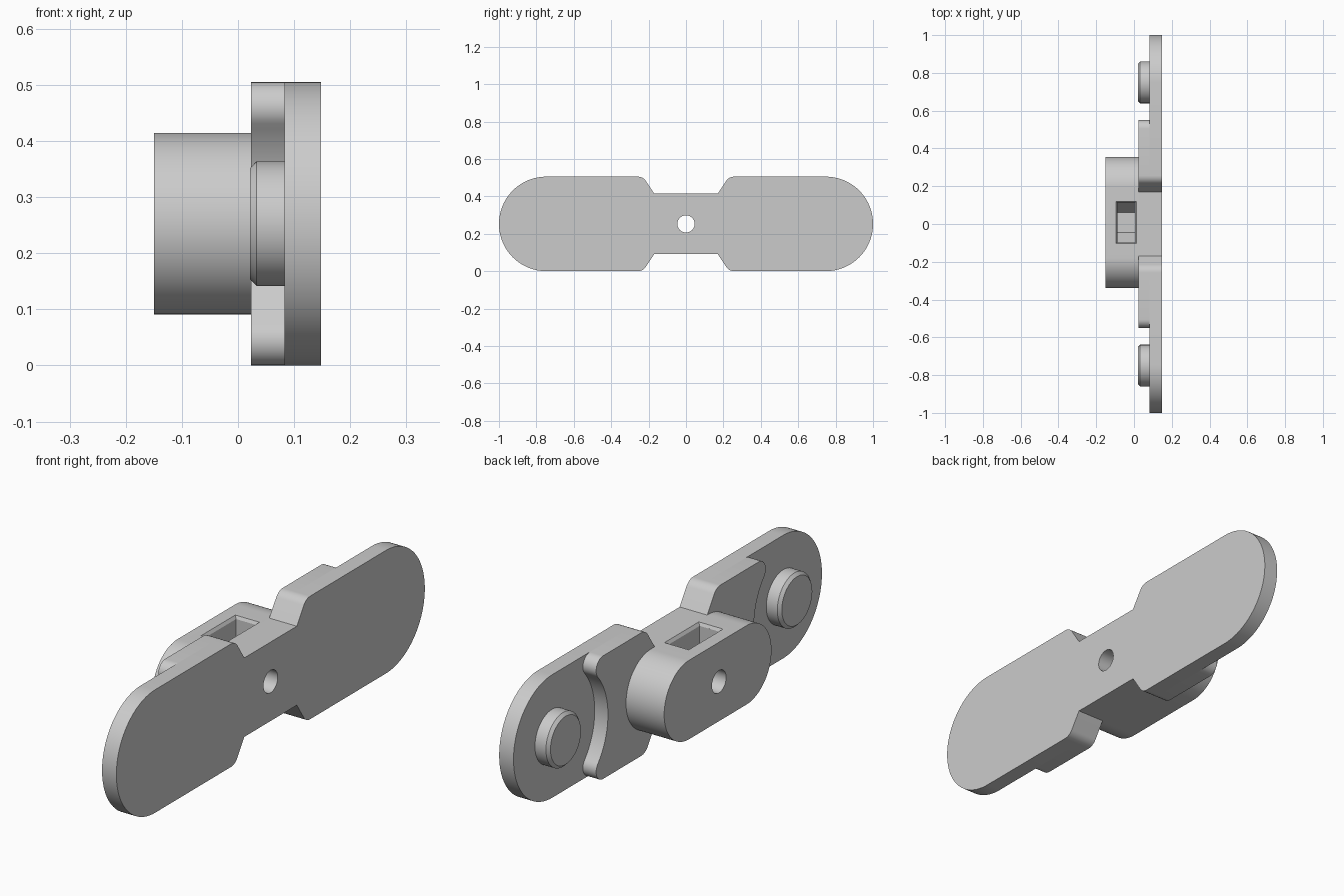
import bpy, bmesh
from math import sin, cos, tan, atan2, hypot, pi, radians
from mathutils import Matrix

if "Cube" in bpy.data.objects:
    bpy.data.objects.remove(bpy.data.objects["Cube"], do_unlink=True)

MID = 0.2525            # height of the long axis, also the end radius
END = 1 - MID           # centre of each round end
BACK, STEP, FACE, FRONT = 0.148, 0.083, 0.023, -0.15

grey = bpy.data.materials.new("plain grey")
grey.use_nodes = True
grey.diffuse_color = (0.6, 0.6, 0.6, 1)
grey.node_tree.nodes["Principled BSDF"].inputs["Base Color"].default_value = (0.6, 0.6, 0.6, 1)


def arc(cy, cz, r, a, b, n=16):
    """Points on an arc from angle a to b."""
    return [(cy + r * cos(a + (b - a) * i / n), cz + r * sin(a + (b - a) * i / n))
            for i in range(n + 1)]


def four_way(quarter):
    """Close an outline from one quarter that ends on the long axis."""
    half = quarter + [(y, -z) for y, z in reversed(quarter[:-1])]
    return half + [(-y, -z) for y, z in half]


def finish(name, bm):
    bmesh.ops.recalc_face_normals(bm, faces=bm.faces)
    mesh = bpy.data.meshes.new(name)
    bm.to_mesh(mesh)
    bm.free()
    mesh.materials.append(grey)
    ob = bpy.data.objects.new(name, mesh)
    bpy.context.collection.objects.link(ob)
    return ob


def loft(name, outline, rings, y=0.0):
    """Stack copies of a (y, z) outline along x; rings are (x, scale)."""
    bm = bmesh.new()
    loops = [[bm.verts.new((x, y + p * s, MID + q * s)) for p, q in outline]
             for x, s in rings]
    n = len(outline)
    for a, b in zip(loops, loops[1:]):
        for i in range(n):
            bm.faces.new((a[i], a[(i + 1) % n], b[(i + 1) % n], b[i]))
    bm.faces.new(loops[0])
    bm.faces.new(loops[-1])
    return finish(name, bm)


def cut(ob, cutter):
    cutter.hide_render = True
    mod = ob.modifiers.new("cut", 'BOOLEAN')
    mod.operation = 'DIFFERENCE'
    mod.solver = 'EXACT'
    mod.object = cutter
    bpy.ops.object.select_all(action='DESELECT')
    bpy.context.view_layer.objects.active = ob
    ob.select_set(True)
    bpy.ops.object.modifier_apply(modifier=mod.name)


# Waist and rounded shoulder shared by the plate and the raised step
WAIST_Y, WAIST_Z, SHOULDER_Y, FILLET = 0.17, 0.162, 0.23, 0.05
slope = atan2(MID - WAIST_Z, SHOULDER_Y - WAIST_Y)
shoulder = [(WAIST_Y, WAIST_Z)] + arc(SHOULDER_Y + FILLET * tan(slope / 2), MID - FILLET,
                                      FILLET, pi / 2 + slope, pi / 2, 8)

# Back plate with round ends
plate = loft("back_plate", four_way(shoulder + arc(END, 0, MID, pi / 2, 0, 32)),
             [(STEP, 1), (BACK, 1)])

# Raised step, hollowed around each pin and ending in round tips
TIP_Y, TIP_R = 0.505, 0.045
tip_z = MID - TIP_R
lean = atan2(tip_z, END - TIP_Y)
hollow = hypot(END - TIP_Y, tip_z) - TIP_R
step = loft("raised_step", four_way(shoulder + arc(TIP_Y, tip_z, TIP_R, pi / 2, -lean, 12)
                                    + arc(END, 0, hollow, pi - lean, pi, 16)[1:]),
            [(FACE, 1), (STEP, 1)])

# Centre block with round ends
block = loft("centre_block", four_way(arc(0.348 - WAIST_Z, 0, WAIST_Z, pi / 2, 0, 24)),
             [(FRONT, 1), (FACE, 1)], y=0.008)

# Chamfered pins
circle = arc(0, 0, 0.111, 0, 2 * pi, 64)[:-1]
pins = [loft(name, circle, [(0.021, 0.89), (0.033, 1), (STEP, 1)], y)
        for name, y in (("front_pin", -0.75), ("rear_pin", 0.75))]

# Bore through everything in the middle
bore = loft("bore_cutter", arc(0, 0, 0.046, 0, 2 * pi, 48)[:-1], [(-0.3, 1), (0.3, 1)])
for part in (plate, step, block):
    cut(part, bore)

# Nut pocket: half a hexagon below, straight walls up through the top
R = 0.105
pocket = [(-R, 0.3), (-R, 0)] + [(R * cos(a), R * sin(a))
                                 for a in (radians(240), radians(300))] + [(R, 0), (R, 0.3)]
slot = loft("pocket_cutter", pocket, [(-0.088, 1), (0.006, 1)], y=0.008)
cut(block, slot)

# Chamfered mouth of the pocket
bm = bmesh.new()
bmesh.ops.create_cube(bm, size=1, matrix=Matrix.Translation((-0.041, 0.008, MID + WAIST_Z))
                      @ Matrix.Diagonal((0.126, 0.236, 0.024, 1)))
for v in bm.verts:
    if v.co.z < MID + WAIST_Z:
        v.co.x = -0.041 + (v.co.x + 0.041) * 0.746
        v.co.y = 0.008 + (v.co.y - 0.008) * 0.89
mouth = finish("mouth_cutter", bm)
cut(block, mouth)

for helper in (bore, slot, mouth):
    bpy.data.objects.remove(helper, do_unlink=True)

# Smooth the curved walls, keep the edges crisp
bpy.ops.object.select_all(action='DESELECT')
for ob in [plate, step, block] + pins:
    ob.select_set(True)
bpy.context.view_layer.objects.active = plate
bpy.ops.object.shade_smooth_by_angle(angle=radians(25))
